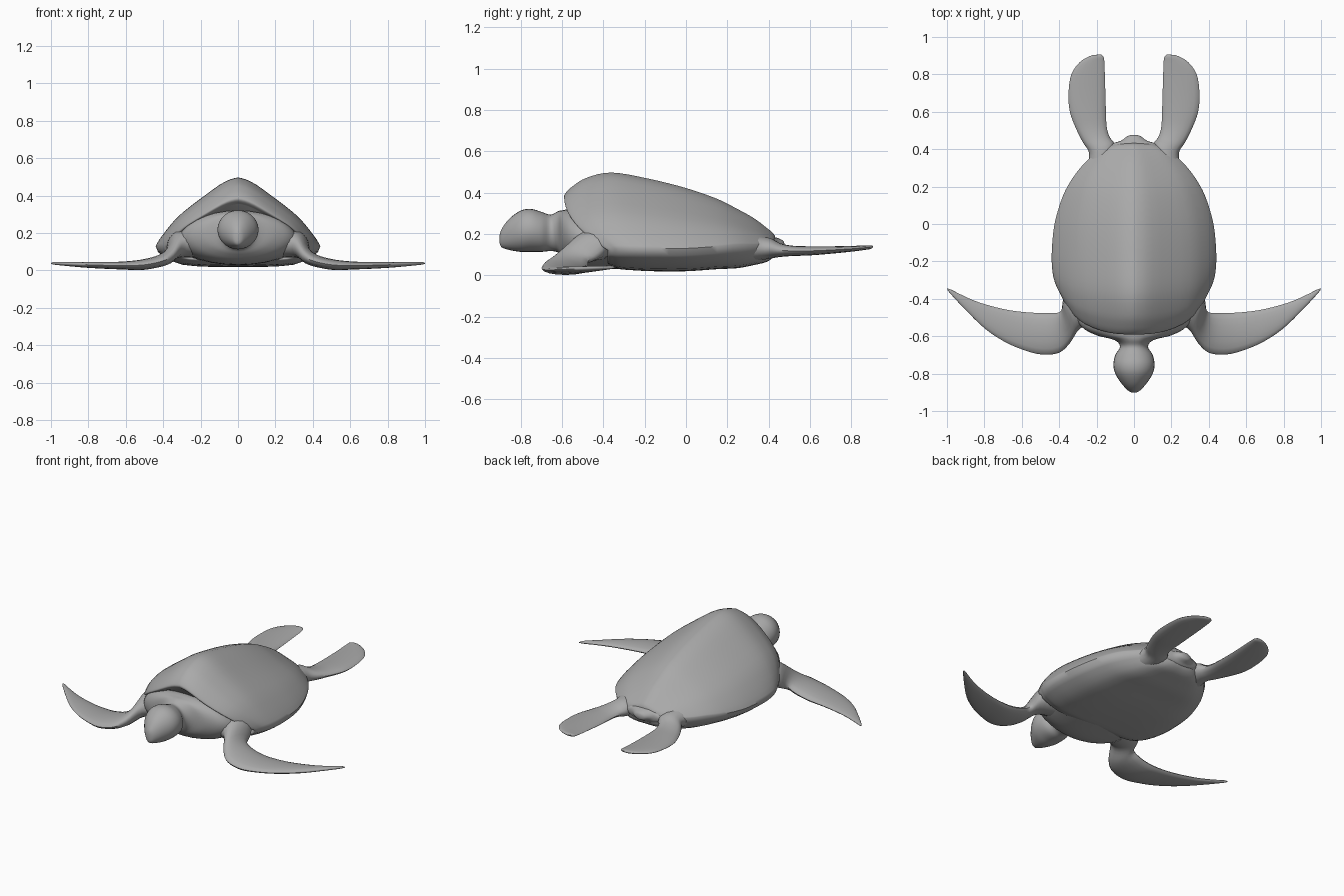
import bpy, bmesh, math
from mathutils import Vector

if "Cube" in bpy.data.objects:
    bpy.data.objects.remove(bpy.data.objects["Cube"])

skin = bpy.data.materials.new("plain grey")
skin.diffuse_color = (0.4, 0.4, 0.4, 1)
skin.use_nodes = True
skin.node_tree.nodes["Principled BSDF"].inputs["Base Color"].default_value = skin.diffuse_color


def spline(rows, steps):
    """Smoothly interpolate rows of numbers (Catmull-Rom)."""
    rows = [Vector(r) for r in rows]
    out = []
    for i in range(len(rows) - 1):
        a, b, c = rows[max(i - 1, 0)], rows[i], rows[i + 1]
        d = rows[min(i + 2, len(rows) - 1)]
        for k in range(steps):
            t = k / steps
            out.append(0.5 * (2 * b + (c - a) * t + (2 * a - 5 * b + 4 * c - d) * t * t
                              + (3 * b - a - 3 * c + d) * t ** 3))
    return out + [rows[-1]]


def loft(name, rings, mirror=False):
    """Skin closed rings of points and cap both ends."""
    bm = bmesh.new()
    loops = [[bm.verts.new(p) for p in ring] for ring in rings]
    n = len(loops[0])
    for a, b in zip(loops, loops[1:]):
        for i in range(n):
            j = (i + 1) % n
            bm.faces.new((a[i], a[j], b[j], b[i]))
    bm.faces.new(loops[0])
    bm.faces.new(loops[-1])
    bmesh.ops.recalc_face_normals(bm, faces=bm.faces)
    mesh = bpy.data.meshes.new(name)
    bm.to_mesh(mesh)
    bm.free()
    mesh.materials.append(skin)
    obj = bpy.data.objects.new(name, mesh)
    bpy.context.collection.objects.link(obj)
    if mirror:
        obj.modifiers.new("mirror", 'MIRROR')
    bpy.ops.object.select_all(action='DESELECT')
    obj.select_set(True)
    bpy.context.view_layer.objects.active = obj
    bpy.ops.object.shade_smooth_by_angle(angle=math.radians(50))
    return obj


def oval_rings(rows, n=28):
    """Rings across y from rows of (y, half width, centre z, half height)."""
    angles = [2 * math.pi * k / n for k in range(n)]
    return [[(w * math.cos(a), y, z + h * math.sin(a)) for a in angles]
            for y, w, z, h in spline(rows, 4)]


def flipper_rings(rows, n=16):
    """Rings from rows of (leading x, y, trailing x, y, z, half thickness)."""
    angles = [2 * math.pi * k / n for k in range(n)]
    rings = []
    for lx, ly, tx, ty, z, h in spline(rows, 4):
        ring = []
        for a in angles:
            f = 0.5 + 0.5 * math.cos(a)
            ring.append((lx + (tx - lx) * f, ly + (ty - ly) * f, z + h * math.sin(a)))
        rings.append(ring)
    return rings


# Shell: ridged dome over a flat belly; its front rim leans back towards the sides
dome = spline([(0, 1), (.1, .97), (.23, .89), (.45, .70), (.68, .49), (.82, .32),
               (.95, .11), (1, 0)], 2)
belly = spline([(.97, -.3), (.86, -.6), (.68, -.9), (.35, -1), (0, -1)], 2)
half = [(p.x, p.y) for p in dome + belly]
section = half + [(-x, h) for x, h in half[-2:0:-1]]
# y, half width, top z, rim z, belly z, lean
stations = [(-.565, .355, .355, .14, .07, .2), (-.588, .375, .375, .125, .06, .21),
            (-.585, .39, .395, .12, .05, .21), (-.55, .405, .43, .125, .04, .2),
            (-.48, .42, .472, .13, .03, .16), (-.36, .435, .497, .13, .025, .1),
            (-.18, .44, .467, .13, .02, .02), (0, .425, .422, .13, .02, 0),
            (.15, .38, .37, .14, .03, 0), (.25, .325, .32, .15, .035, 0),
            (.33, .26, .275, .15, .05, 0), (.39, .19, .23, .155, .065, 0),
            (.425, .11, .2, .16, .09, 0), (.435, .04, .17, .15, .12, 0)]
shell_rings = []
for y, w, top, rim, low, lean in spline(stations, 4):
    shell_rings.append([(x * w, y + lean * (1 - max(h, 0)) ** 2,
                         rim + h * ((top - rim) if h > 0 else (rim - low)))
                        for x, h in section])
loft("shell", shell_rings)

# Head, neck and shoulders in one smooth sweep
loft("head_and_neck", oval_rings([
    (-.902, .008, .175, .02), (-.892, .03, .18, .045), (-.855, .065, .198, .076),
    (-.80, .1, .213, .1), (-.75, .11, .217, .104), (-.70, .1, .21, .097),
    (-.655, .075, .205, .088), (-.62, .105, .21, .1), (-.595, .2, .2, .115),
    (-.55, .28, .185, .135), (-.47, .32, .165, .135), (-.3, .34, .14, .11)]))

# Small tail
loft("tail", oval_rings([
    (.34, .17, .135, .06), (.42, .13, .14, .045), (.445, .07, .145, .035),
    (.47, .035, .145, .022), (.477, .008, .145, .006)], 16))

# Front flippers: shoulder drops, then a long swept blade
loft("front_flipper", flipper_rings([
    (.22, -.54, .27, -.34, .15, .08), (.29, -.56, .37, -.39, .135, .07),
    (.345, -.64, .39, -.465, .08, .045), (.405, -.69, .44, -.475, .05, .033),
    (.5, -.697, .53, -.475, .03, .028), (.6, -.67, .64, -.465, .026, .021),
    (.7, -.625, .74, -.445, .027, .018), (.8, -.557, .84, -.415, .03, .015),
    (.9, -.46, .92, -.38, .034, .011), (.975, -.38, .98, -.35, .038, .008),
    (.997, -.353, .999, -.345, .038, .003)]), mirror=True)

# Rear flippers: paddles trailing straight back
loft("rear_flipper", flipper_rings([
    (.25, .31, .09, .36, .13, .06), (.24, .38, .105, .43, .13, .05),
    (.275, .44, .13, .465, .122, .034), (.31, .51, .146, .52, .118, .025),
    (.343, .6, .15, .6, .118, .022), (.35, .7, .153, .7, .122, .018),
    (.335, .8, .156, .8, .128, .014), (.29, .865, .158, .86, .133, .011),
    (.235, .898, .162, .89, .136, .009), (.2, .905, .175, .905, .138, .003)]), mirror=True)
